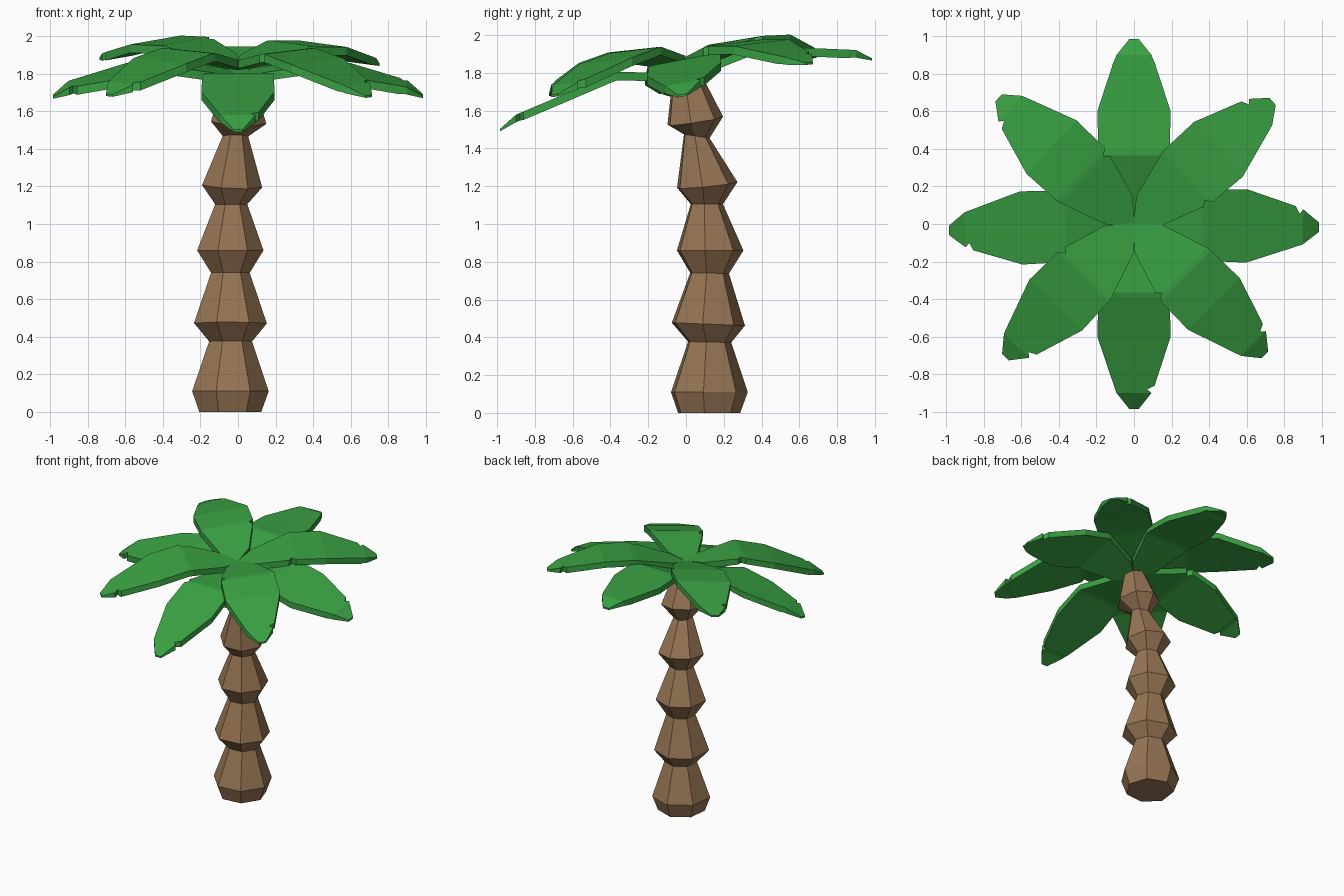
import bpy, bmesh
from math import sin, cos, radians, pi

if "Cube" in bpy.data.objects:
    bpy.data.objects.remove(bpy.data.objects["Cube"])


def material(name, rgb):
    m = bpy.data.materials.new(name)
    m.diffuse_color = (*rgb, 1)
    m.use_nodes = True
    m.node_tree.nodes["Principled BSDF"].inputs["Base Color"].default_value = m.diffuse_color
    return m


def loft(name, rings, mat):
    """Skin a list of closed rings of points, capped at both ends."""
    bm = bmesh.new()
    loops = [[bm.verts.new(p) for p in ring] for ring in rings]
    n = len(loops[0])
    for a, b in zip(loops, loops[1:]):
        for i in range(n):
            j = (i + 1) % n
            bm.faces.new((a[i], a[j], b[j], b[i]))
    bm.faces.new(loops[0][::-1])
    bm.faces.new(loops[-1])
    bmesh.ops.recalc_face_normals(bm, faces=bm.faces[:])
    me = bpy.data.meshes.new(name)
    bm.to_mesh(me)
    bm.free()
    ob = bpy.data.objects.new(name, me)
    me.materials.append(mat)
    bpy.context.collection.objects.link(ob)


bark = material("bark", (0.31, 0.18, 0.09))
green = material("leaf_green", (0.041, 0.353, 0.055))

# Trunk: seven-sided rings (x, y, z, radius, z slope along x, z slope along y)
trunk = [(-.045, .118, 0, .17, 0, 0), (-.045, .118, .11, .21, 0, 0),
         (-.042, .122, .375, .118, 0, -.02), (-.045, .113, .47, .2, 0, -.04),
         (-.043, .122, .74, .106, 0, -.02), (-.045, .123, .86, .182, 0, 0),
         (-.038, .108, 1.105, .088, 0, 0), (-.035, .108, 1.205, .165, -.05, .1),
         (-.015, .055, 1.465, .07, 0, -.15), (0, .045, 1.545, .152, -.06, .15),
         (.0, .0, 1.79, .075, 0, .2)]
rings = []
for x, y, z, r, sx, sy in trunk:
    ring = []
    for i in range(7):
        a = radians(-7) + 2 * pi * i / 7
        u, v = r * cos(a), r * sin(a)
        ring.append((x + u, y + v, z + sx * u + sy * v))
    rings.append(ring)
loft("trunk", rings, bark)

# Leaf outline: (distance out, left half width, right half width, thickness)
outline = [(0, .004, .004, .045), (.11, .105, .105, .045),
           (.34, .178, .178, .045), (.365, .187, .155, .045),
           (.39, .19, .19, .045), (.6, .195, .195, .045),
           (.86, .11, .107, .045), (.88, .07, .1, .04),
           (.9, .093, .093, .04), (.985, .025, .025, .012)]
low = [(0, 1.80), (.37, 1.875), (.6, 1.82), (.9, 1.75), (.985, 1.69)]
high_back = [(0, 1.865), (.38, 1.93), (.6, 1.912), (.9, 1.82), (1, 1.77)]
high_front = [(0, 1.865), (.38, 1.955), (.6, 1.915), (.9, 1.82), (1, 1.76)]


def height(profile, r):
    for (r0, z0), (r1, z1) in zip(profile, profile[1:]):
        if r <= r1:
            return z0 + (z1 - z0) * (r - r0) / (r1 - r0)
    return profile[-1][1]


def leaf(name, angle, profile, slope, nick=True):
    c, s = cos(radians(angle)), sin(radians(angle))
    rings = []
    for r, left, right, thick in outline:
        if not nick:
            left = right = max(left, right)
        z = height(profile, r)
        ring = []
        for w, dz in ((left, 0), (-right, 0), (-right, -thick), (left, -thick)):
            x, y = r * c - w * s, r * s + w * c
            ring.append((x, y, z + dz + slope * y))
        rings.append(ring)
    loft(name, rings, green)


# Crown: lower ring of four leaves, upper ring of four, tilted to the front
leaf("leaf_right", -1, low, .19)
leaf("leaf_back", 90, low, .19, nick=False)
leaf("leaf_left", 182, low, .19)
leaf("leaf_front", 270, low, .19)
leaf("leaf_back_right", 41.5, high_back, .12)
leaf("leaf_back_left", 137, high_back, .165)
leaf("leaf_front_left", 226, high_front, .11)
leaf("leaf_front_right", 315, high_front, .12)
